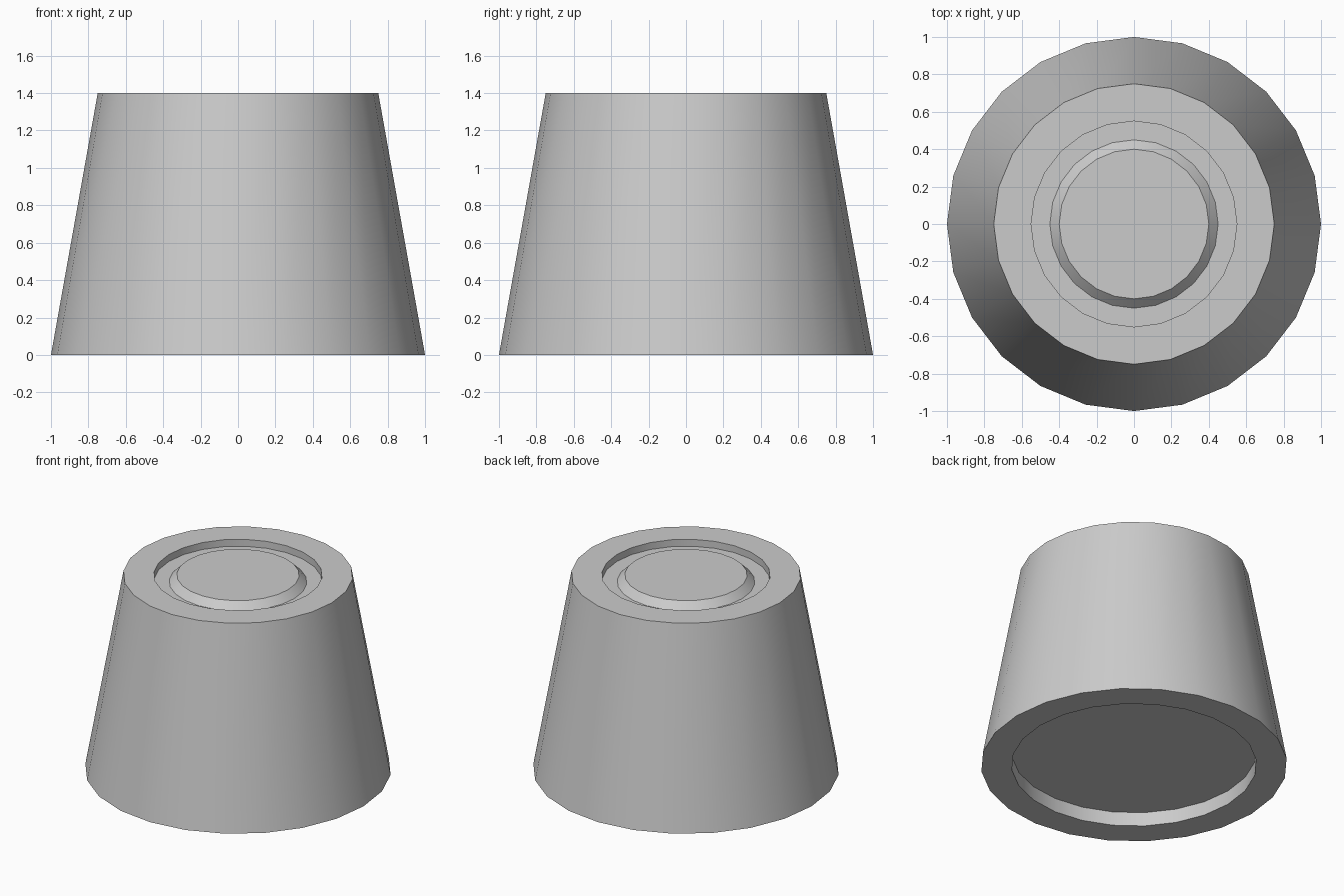
import bpy, bmesh
from math import cos, sin, pi, radians

if "Cube" in bpy.data.objects:
    bpy.data.objects.remove(bpy.data.objects["Cube"])

SIDES = 24


def lathe(name, profile):
    """Revolve an (r, z) profile around z, capping both ends."""
    bm = bmesh.new()
    rings = [[bm.verts.new((r * cos(2 * pi * i / SIDES), r * sin(2 * pi * i / SIDES), z))
              for i in range(SIDES)] for r, z in profile]
    for a, b in zip(rings, rings[1:]):
        for i in range(SIDES):
            j = (i + 1) % SIDES
            bm.faces.new((a[i], a[j], b[j], b[i]))
    bm.faces.new(rings[0][::-1])
    bm.faces.new(rings[-1])
    bmesh.ops.recalc_face_normals(bm, faces=bm.faces)
    mesh = bpy.data.meshes.new(name)
    bm.to_mesh(mesh)
    bm.free()
    obj = bpy.data.objects.new(name, mesh)
    bpy.context.collection.objects.link(obj)
    bpy.context.view_layer.objects.active = obj
    obj.select_set(True)
    bpy.ops.object.shade_smooth_by_angle(angle=radians(30))
    obj.select_set(False)
    return obj


# Tapered body: base recess, outer wall, top groove and central raised disc
lathe("tapered_body", [
    (0.80, 0.10), (0.80, 0.00),
    (1.00, 0.00), (0.75, 1.40),
    (0.55, 1.40), (0.55, 1.35),
    (0.45, 1.35), (0.40, 1.40),
])
